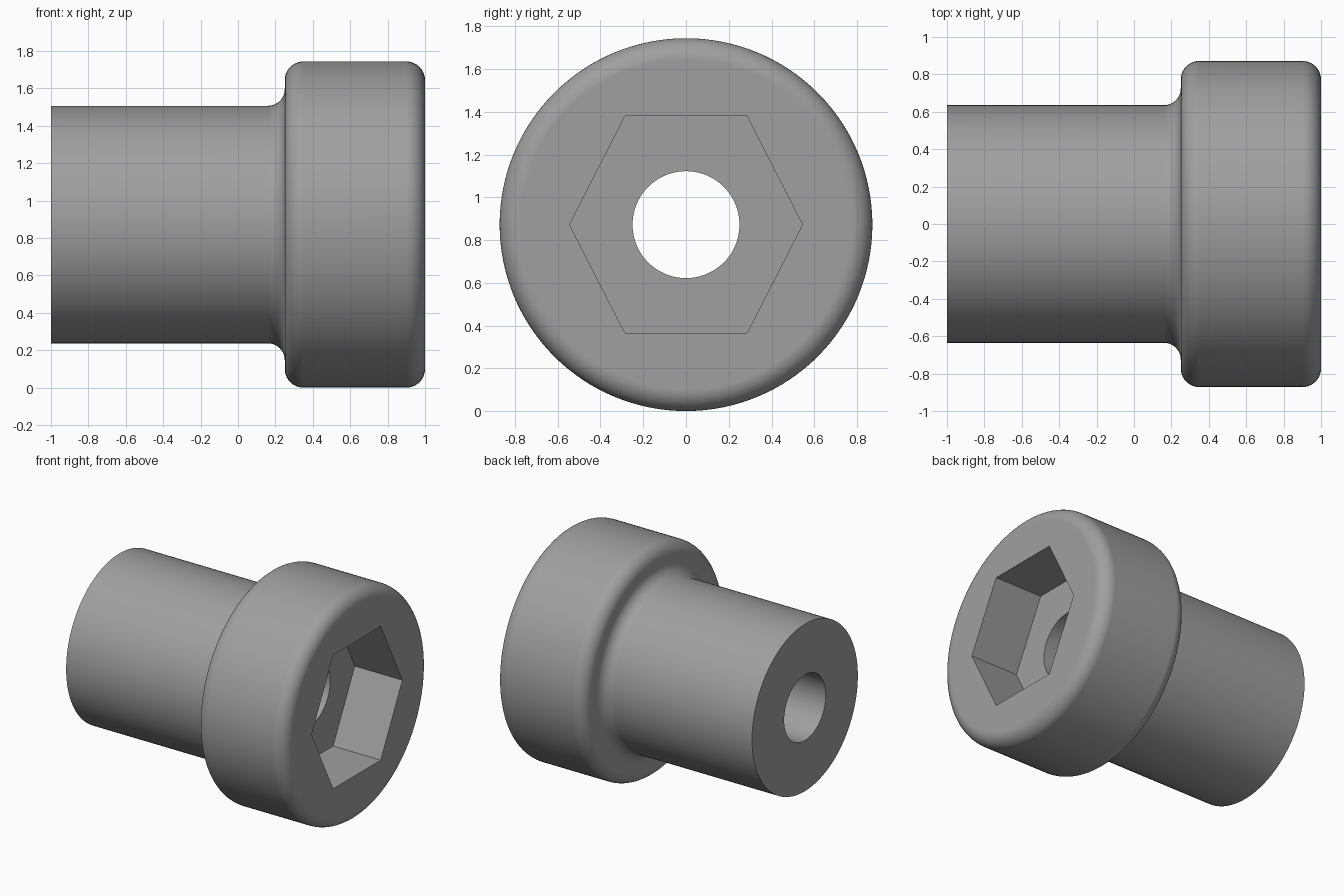
import bpy, bmesh, math
from mathutils import Matrix

if "Cube" in bpy.data.objects:
    bpy.data.objects.remove(bpy.data.objects["Cube"])

R_HEAD, R_SHAFT, R_BORE = 0.872, 0.635, 0.25
X_BACK, X_STEP, X_FRONT = -1.0, 0.25, 1.0
FILLET, NECK, SOCKET = 0.1, 0.09, 0.4
SEGMENTS = 128


def arc(cx, cr, radius, start, end, steps=10):
    """Points (x, r) on an arc, angles in degrees."""
    angles = [math.radians(start + (end - start) * i / steps) for i in range(steps + 1)]
    return [(cx + radius * math.cos(a), cr + radius * math.sin(a)) for a in angles]


def make_object(name, bm):
    bmesh.ops.recalc_face_normals(bm, faces=bm.faces)
    mesh = bpy.data.meshes.new(name)
    bm.to_mesh(mesh)
    bm.free()
    obj = bpy.data.objects.new(name, mesh)
    bpy.context.collection.objects.link(obj)
    obj.location.z = R_HEAD
    return obj


# Closed half-section: bore, shaft, neck fillet, rounded head
profile = [(X_BACK, R_BORE), (X_BACK, R_SHAFT)]
profile += arc(X_STEP - NECK, R_SHAFT + NECK, NECK, -90, 0)
profile += arc(X_STEP + FILLET, R_HEAD - FILLET, FILLET, 180, 90)
profile += arc(X_FRONT - FILLET, R_HEAD - FILLET, FILLET, 90, 0)
profile += [(X_FRONT, R_BORE)]

# Lathe the section around the x axis
bm = bmesh.new()
rings = []
for s in range(SEGMENTS):
    a = 2 * math.pi * s / SEGMENTS
    rings.append([bm.verts.new((x, r * math.cos(a), r * math.sin(a))) for x, r in profile])
for s in range(SEGMENTS):
    a, b = rings[s], rings[(s + 1) % SEGMENTS]
    for i in range(len(profile)):
        j = (i + 1) % len(profile)
        bm.faces.new((a[i], a[j], b[j], b[i]))
bolt = make_object("flanged_sleeve", bm)

# Hexagonal prism that cuts the socket
bm = bmesh.new()
hexagon = [(0.545, 0), (0.285, 0.508), (-0.285, 0.508),
           (-0.545, 0), (-0.285, -0.508), (0.285, -0.508)]
base = bm.faces.new([bm.verts.new((X_FRONT - SOCKET, y, z)) for y, z in hexagon])
top = bmesh.ops.extrude_face_region(bm, geom=[base])["geom"]
bmesh.ops.translate(bm, vec=(SOCKET + 0.2, 0, 0),
                    verts=[v for v in top if isinstance(v, bmesh.types.BMVert)])
cutter = make_object("socket_cutter", bm)

bpy.context.view_layer.objects.active = bolt
bolt.select_set(True)
cut = bolt.modifiers.new("socket", "BOOLEAN")
cut.operation, cut.solver, cut.object = "DIFFERENCE", "EXACT", cutter
bpy.ops.object.modifier_apply(modifier=cut.name)
bpy.data.objects.remove(cutter)

# Metal colour and smooth shading with crisp rims
steel = bpy.data.materials.new("grey_metal")
steel.diffuse_color = (0.35, 0.35, 0.35, 1)
steel.use_nodes = True
steel.node_tree.nodes["Principled BSDF"].inputs["Base Color"].default_value = steel.diffuse_color
bolt.data.materials.clear()
bolt.data.materials.append(steel)
bpy.ops.object.shade_smooth_by_angle(angle=math.radians(30))
weighted = bolt.modifiers.new("even_normals", "WEIGHTED_NORMAL")
weighted.keep_sharp = True
